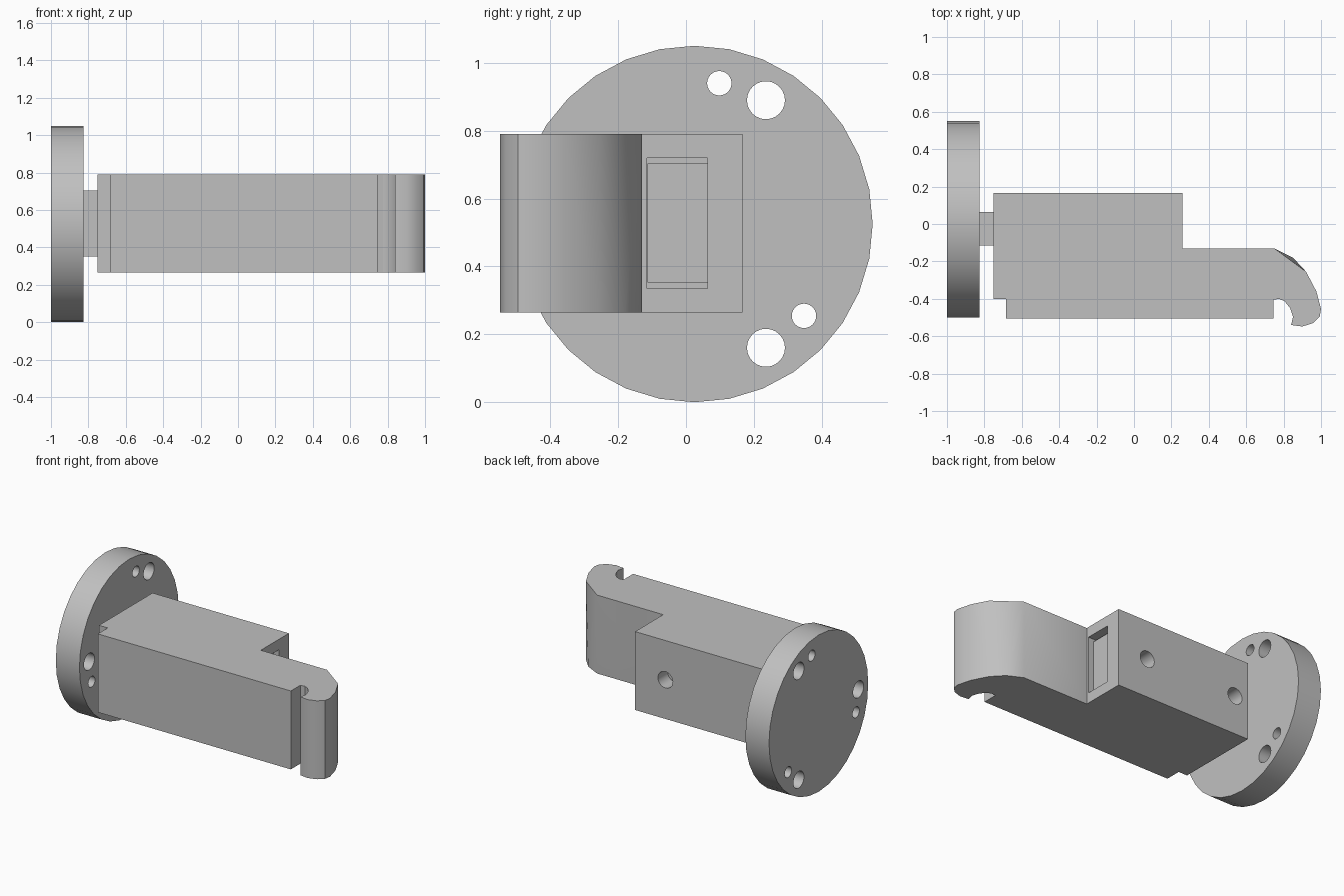
import bpy, bmesh
from math import radians, sin, cos, pi
from mathutils import Matrix, Vector

if "Cube" in bpy.data.objects:
    bpy.data.objects.remove(bpy.data.objects["Cube"], do_unlink=True)

GREY = (0.53, 0.53, 0.53, 1)
grey = bpy.data.materials.new("plain grey")
grey.use_nodes = True
grey.diffuse_color = GREY
grey.node_tree.nodes["Principled BSDF"].inputs["Base Color"].default_value = GREY


def finish(name, bm):
    bmesh.ops.recalc_face_normals(bm, faces=bm.faces)
    mesh = bpy.data.meshes.new(name)
    bm.to_mesh(mesh)
    bm.free()
    mesh.materials.append(grey)
    ob = bpy.data.objects.new(name, mesh)
    bpy.context.collection.objects.link(ob)
    return ob


def box(name, low, high):
    bm = bmesh.new()
    low, high = Vector(low), Vector(high)
    bmesh.ops.create_cube(bm, size=1, matrix=Matrix.Translation((low + high) / 2)
                          @ Matrix.Diagonal((high - low).to_4d()))
    return finish(name, bm)


def cylinder(name, center, radius, depth, axis, sides=32):
    turn = Matrix.Rotation(radians(90), 4, "Y" if axis == "x" else "X")
    bm = bmesh.new()
    bmesh.ops.create_cone(bm, cap_ends=True, segments=sides, radius1=radius, radius2=radius,
                          depth=depth, matrix=Matrix.Translation(center) @ turn)
    return finish(name, bm)


def select_only(ob):
    bpy.ops.object.select_all(action="DESELECT")
    ob.select_set(True)
    bpy.context.view_layer.objects.active = ob


def cut(ob, cutters):
    select_only(ob)
    for cutter in cutters:
        cutter.hide_render = True
        mod = ob.modifiers.new("cut", "BOOLEAN")
        mod.operation, mod.solver, mod.object = "DIFFERENCE", "EXACT", cutter
        bpy.ops.object.modifier_apply(modifier=mod.name)
        bpy.data.objects.remove(cutter, do_unlink=True)


def smooth(ob):
    select_only(ob)
    bpy.ops.object.shade_smooth_by_angle(angle=radians(30))


# Round flange with three pairs of bolt holes
CY, CZ = 0.025, 0.525
flange = cylinder("flange", (-0.9125, CY, CZ), 0.525, 0.175, "x")
holes = []
for turn in (60, 180, 300):
    for angle, dist, radius in ((turn, 0.421, 0.056), (turn + 20, 0.421, 0.036)):
        a = radians(angle)
        holes.append(cylinder("bolt_hole", (-0.9125, CY + dist * cos(a), CZ + dist * sin(a)),
                              radius, 0.4, "x", 24))
cut(flange, holes)
smooth(flange)

# Flat bar from the flange through the body
box("mounting_bar", (-0.83, -0.114, 0.352), (0.22, 0.063, 0.703))

# Stepped body with a hooked end, drawn as a plan outline and extruded
BOTTOM, TOP = 0.265, 0.79
outline = [(-0.75, 0.167), (0.26, 0.167), (0.26, -0.13),
           (0.75, -0.13), (0.85, -0.18), (0.92, -0.255), (0.975, -0.36), (1.0, -0.455),
           (0.993, -0.495), (0.957, -0.53), (0.9, -0.548), (0.84, -0.54),
           (0.85, -0.497), (0.835, -0.45), (0.805, -0.413), (0.775, -0.4), (0.745, -0.405),
           (0.745, -0.505), (-0.685, -0.505), (-0.685, -0.4), (-0.75, -0.4)]
bm = bmesh.new()
low = [bm.verts.new((x, y, BOTTOM)) for x, y in outline]
high = [bm.verts.new((x, y, TOP)) for x, y in outline]
bm.faces.new(low)
bm.faces.new(high)
for i in range(len(outline)):
    j = (i + 1) % len(outline)
    bm.faces.new((low[i], low[j], high[j], high[i]))
# Straight chamfer on the top edge of the shoulder, rounder at the bottom
bmesh.ops.pointmerge(bm, verts=[high[3], high[4]], merge_co=high[3].co.copy())
bmesh.ops.triangulate(bm, faces=[f for f in bm.faces if len(f.verts) == 4
                                 and low[4] in f.verts])
body = finish("hook_body", bm)

# Slot for the bar and two set screw holes in the back
cut(body, [box("bar_slot", (-0.8, -0.115, 0.335), (0.4, 0.064, 0.72))]
    + [cylinder("screw_hole", (x, 0.13, 0.527), 0.055, 0.16, "y", 24) for x in (-0.65, 0.036)])
smooth(body)
